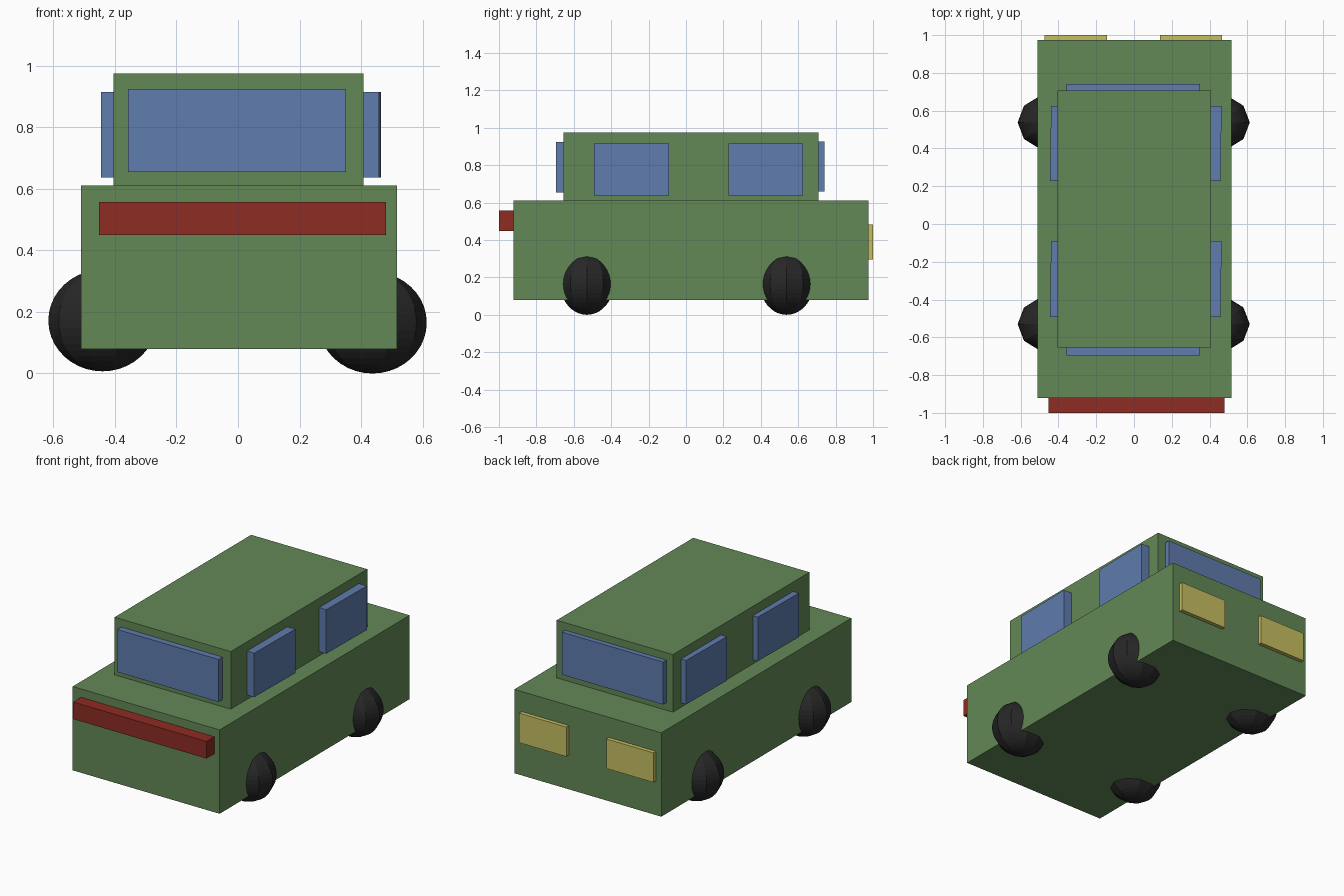
import bpy
import bmesh
from mathutils import Matrix, Vector

cube = bpy.data.objects.get("Cube")
if cube:
    bpy.data.objects.remove(cube, do_unlink=True)


def material(name, rgb):
    mat = bpy.data.materials.new(name)
    mat.use_nodes = True
    color = (*rgb, 1)
    mat.diffuse_color = color
    mat.node_tree.nodes["Principled BSDF"].inputs["Base Color"].default_value = color
    return mat


green = material("body green", (0.125, 0.25, 0.095))
blue = material("window blue", (0.115, 0.2, 0.42))
red = material("bumper red", (0.27, 0.025, 0.016))
yellow = material("lamp yellow", (0.57, 0.52, 0.12))
black = material("tyre black", (0.02, 0.02, 0.02))


def add_object(name, bm, mat, location):
    mesh = bpy.data.meshes.new(name)
    bm.to_mesh(mesh)
    bm.free()
    mesh.materials.append(mat)
    obj = bpy.data.objects.new(name, mesh)
    obj.location = location
    bpy.context.collection.objects.link(obj)
    return obj


def box(name, mat, x, y, z, turn=0):
    """Box from (min, max) extents on each axis, turned about z."""
    low, high = Vector((x[0], y[0], z[0])), Vector((x[1], y[1], z[1]))
    bm = bmesh.new()
    bmesh.ops.create_cube(bm, size=1, matrix=Matrix.Diagonal((*(high - low), 1)))
    obj = add_object(name, bm, mat, (low + high) / 2)
    obj.rotation_euler.z = turn
    return obj


def wheel(name, location):
    """Faceted ball with ten upright strips, flat strip facing outwards."""
    bm = bmesh.new()
    shape = Matrix.Diagonal((0.176, 0.15, 0.165, 1)) @ Matrix.Rotation(0.31416, 4, "Z")
    bmesh.ops.create_uvsphere(bm, u_segments=10, v_segments=20, radius=1, matrix=shape)
    return add_object(name, bm, black, location)


# Body and cabin
box("body", green, (-0.51, 0.517), (-0.922, 0.975), (0.08, 0.61))
box("cabin", green, (-0.404, 0.408), (-0.655, 0.708), (0.6, 0.974))

# Windscreens at each end
box("front_window", blue, (-0.358, 0.35), (-0.695, -0.64), (0.655, 0.924))
box("back_window", blue, (-0.358, 0.35), (0.69, 0.74), (0.658, 0.927))

# Side windows
for end, y in (("front", (-0.492, -0.09)), ("back", (0.227, 0.625))):
    box(f"right_{end}_window", blue, (-0.442, -0.38), y, (0.637, 0.915), -0.015)
    box(f"left_{end}_window", blue, (0.38, 0.461), y, (0.637, 0.915), -0.015)

# Bumper and lamps
box("bumper", red, (-0.452, 0.48), (-1.0, -0.9), (0.449, 0.557))
box("right_lamp", yellow, (-0.473, -0.143), (0.95, 1.0), (0.296, 0.483))
box("left_lamp", yellow, (0.137, 0.467), (0.95, 1.0), (0.296, 0.483))

# Wheels
for end, y in (("front", -0.53), ("back", 0.538)):
    wheel(f"right_{end}_wheel", (-0.44, y, 0.172))
    wheel(f"left_{end}_wheel", (0.437, y, 0.165))
